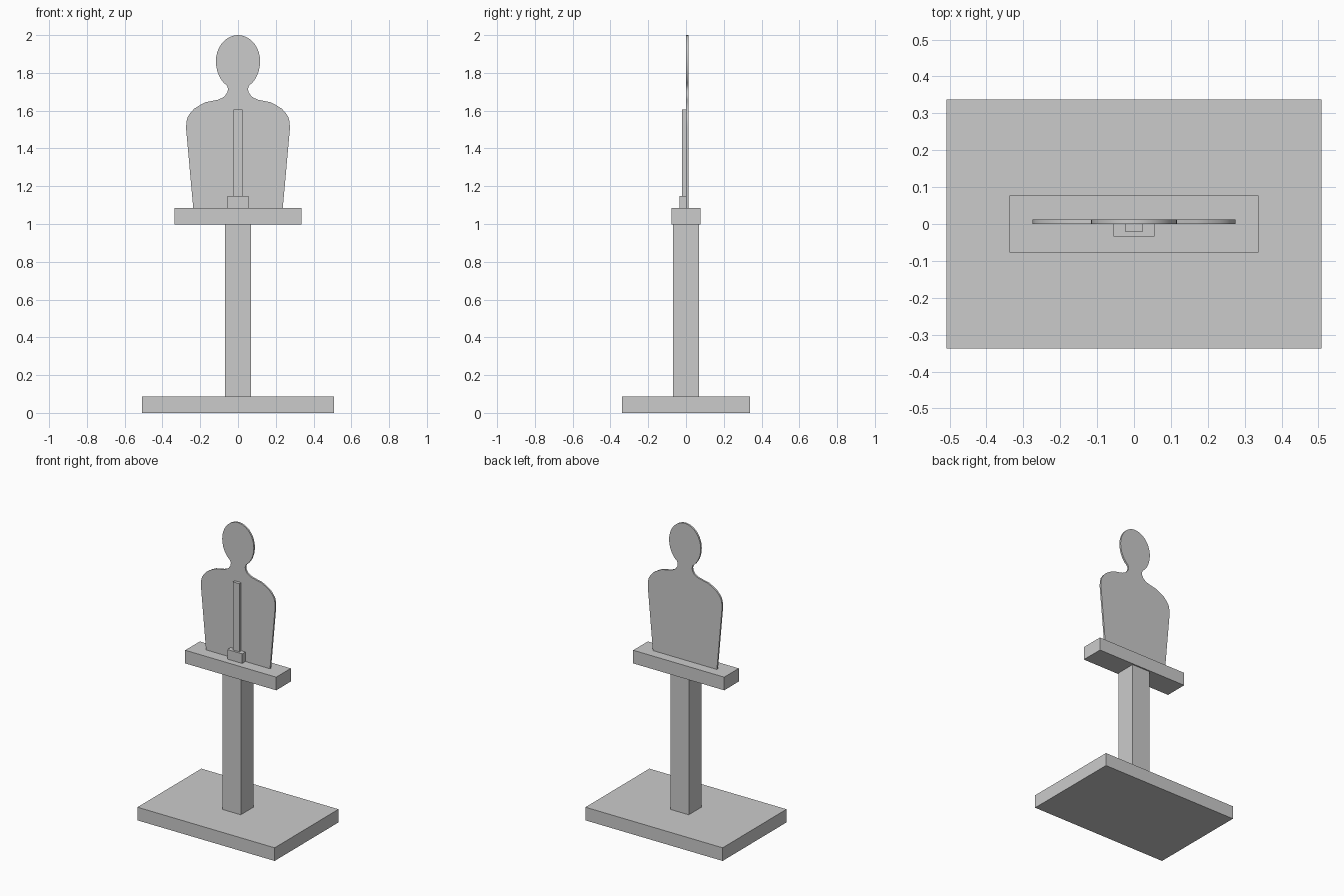
import bpy, bmesh
from math import sin, cos, radians

if "Cube" in bpy.data.objects:
    bpy.data.objects.remove(bpy.data.objects["Cube"])


def finish(bm, name):
    bmesh.ops.recalc_face_normals(bm, faces=bm.faces)
    mesh = bpy.data.meshes.new(name)
    bm.to_mesh(mesh)
    bm.free()
    obj = bpy.data.objects.new(name, mesh)
    bpy.context.collection.objects.link(obj)
    return obj


def box(name, hx, y0, y1, z0, z1):
    """Box centred on x = 0 with half width hx."""
    bm = bmesh.new()
    bmesh.ops.create_cube(bm, size=1)
    for v in bm.verts:
        v.co = (v.co.x * 2 * hx,
                (y0 + y1) / 2 + v.co.y * (y1 - y0),
                (z0 + z1) / 2 + v.co.z * (z1 - z0))
    return finish(bm, name)


# Stand: base, post and shelf
box("base", 0.508, -0.338, 0.338, 0, 0.088)
box("post", 0.068, -0.068, 0.068, 0.088, 0.997)
box("shelf", 0.337, -0.077, 0.077, 0.997, 1.085)

# Upright support in front of the target
box("support_block", 0.055, -0.034, 0.0, 1.085, 1.149)
box("support_strip", 0.024, -0.020, 0.0, 1.149, 1.605)

# Bust-shaped board: half outline from the crown down, then mirrored
half = []
for deg in range(0, 151, 10):
    a = radians(deg)
    rz = 0.138 if deg <= 90 else 0.150
    half.append((0.117 * sin(a), 1.862 + rz * cos(a)))
half += [(0.053, 1.715), (0.056, 1.698), (0.069, 1.678), (0.085, 1.667),
         (0.106, 1.658), (0.17, 1.645), (0.20, 1.630), (0.232, 1.610),
         (0.252, 1.588), (0.267, 1.565), (0.273, 1.54), (0.275, 1.507),
         (0.237, 1.085)]
outline = half + [(-x, z) for x, z in reversed(half[1:])]

bm = bmesh.new()
front = bm.faces.new([bm.verts.new((x, 0, z)) for x, z in outline])
ext = bmesh.ops.extrude_face_region(bm, geom=[front], use_keep_orig=True)
for g in ext["geom"]:
    if isinstance(g, bmesh.types.BMVert):
        g.co.y = 0.012
board = finish(bm, "target_board")

bpy.context.view_layer.objects.active = board
board.select_set(True)
bpy.ops.object.shade_smooth_by_angle(angle=radians(35))
